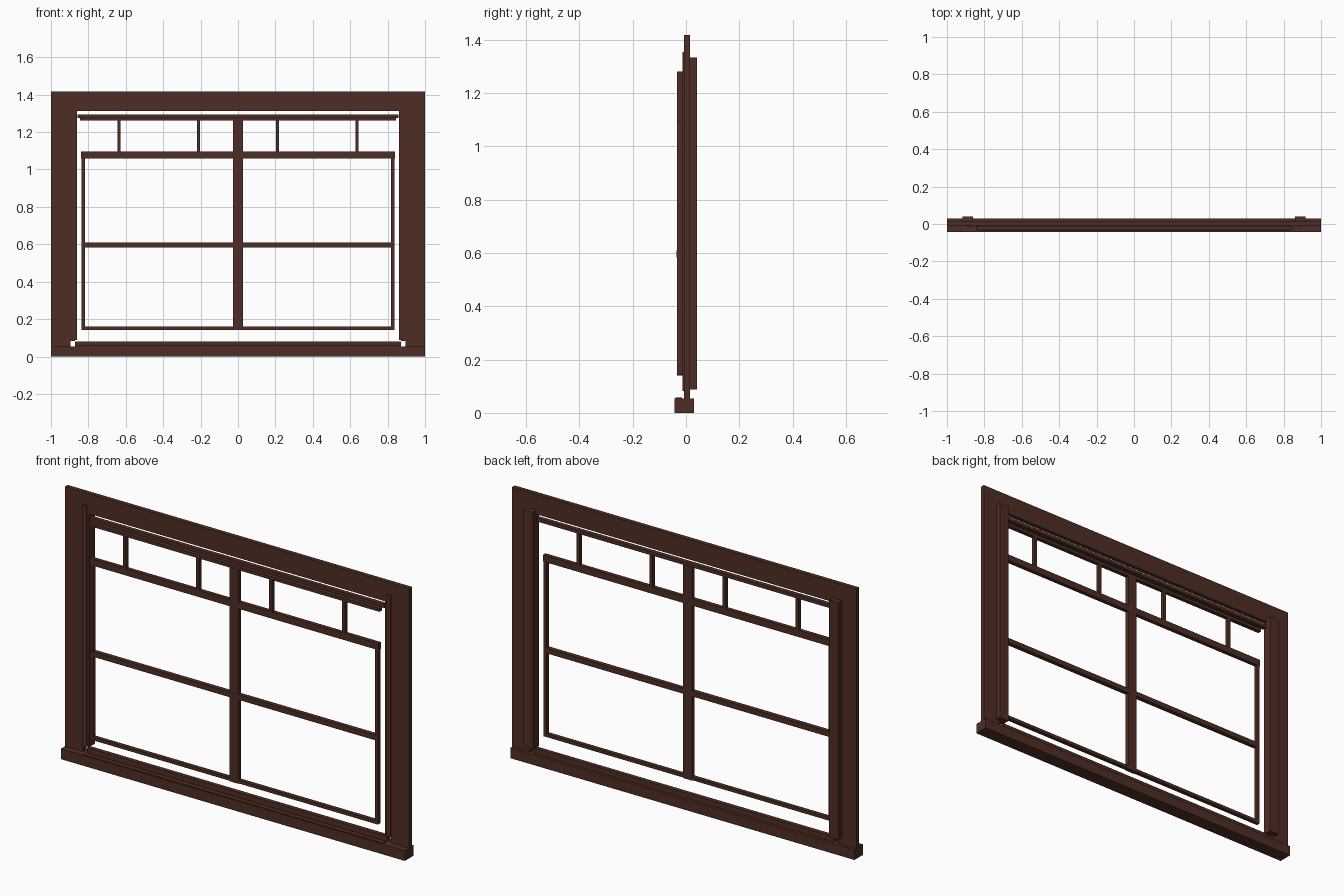
import bpy

cube = bpy.data.objects.get("Cube")
if cube:
    bpy.data.objects.remove(cube, do_unlink=True)

# Single dark brown wood colour
wood = bpy.data.materials.new("dark_brown_wood")
wood.use_nodes = True
colour = (0.078, 0.027, 0.018, 1)
wood.diffuse_color = colour
wood.node_tree.nodes["Principled BSDF"].inputs["Base Color"].default_value = colour


def board(name, x, y, z):
    """Straight timber given by its extents along each axis."""
    bpy.ops.mesh.primitive_cube_add(size=1, location=[sum(r) / 2 for r in (x, y, z)])
    ob = bpy.context.object
    ob.name = name
    ob.data.name = name
    ob.scale = [r[1] - r[0] for r in (x, y, z)]
    bpy.ops.object.transform_apply(location=False, rotation=False, scale=True)
    ob.data.materials.append(wood)
    return ob


def rail(name, half, y, z):
    """Horizontal timber centred on x = 0."""
    return board(name, (-half, half), y, z)


def pair(name, x, y, z):
    """Matching upright timbers on the left and right."""
    board("left_" + name, x, y, z)
    board("right_" + name, (-x[1], -x[0]), y, z)


CASING = (-0.008, 0.015)
SASH = (-0.033, -0.012)

# Outer frame
rail("sill", 1.0, (-0.043, 0.03), (0, 0.054))
rail("sill_lip", 0.872, (-0.04, -0.015), (0.054, 0.058))
rail("sill_upstand", 0.872, CASING, (0.054, 0.081))
rail("head_casing", 0.895, CASING, (1.313, 1.418))
pair("side_casing", (0.895, 1.0), CASING, (0.054, 1.418))

# Jamb strips behind and in front of the casing joint
pair("back_jamb", (0.86, 0.916), (0.015, 0.041), (0.087, 1.333))
pair("jamb_core", (0.86, 0.895), CASING, (0.087, 1.333))
pair("front_jamb_strip", (0.872, 0.895), (-0.014, -0.008), (0.083, 1.354))

# Sash rails
rail("head_stop", 0.857, CASING, (1.276, 1.294))
rail("sash_top_rail", 0.845, SASH, (1.263, 1.28))
rail("transom_rail", 0.84, SASH, (1.06, 1.095))
rail("middle_rail", 0.835, (-0.035, -0.012), (0.583, 0.61))
rail("sash_bottom_rail", 0.835, SASH, (0.143, 0.16))

# Sash uprights
rail("central_mullion", 0.026, (-0.034, -0.011), (0.141, 1.266))
pair("sash_stile", (0.819, 0.836), SASH, (0.143, 1.06))
pair("inner_transom_bar", (0.204, 0.22), SASH, (1.095, 1.263))
pair("outer_transom_bar", (0.628, 0.644), SASH, (1.095, 1.263))
